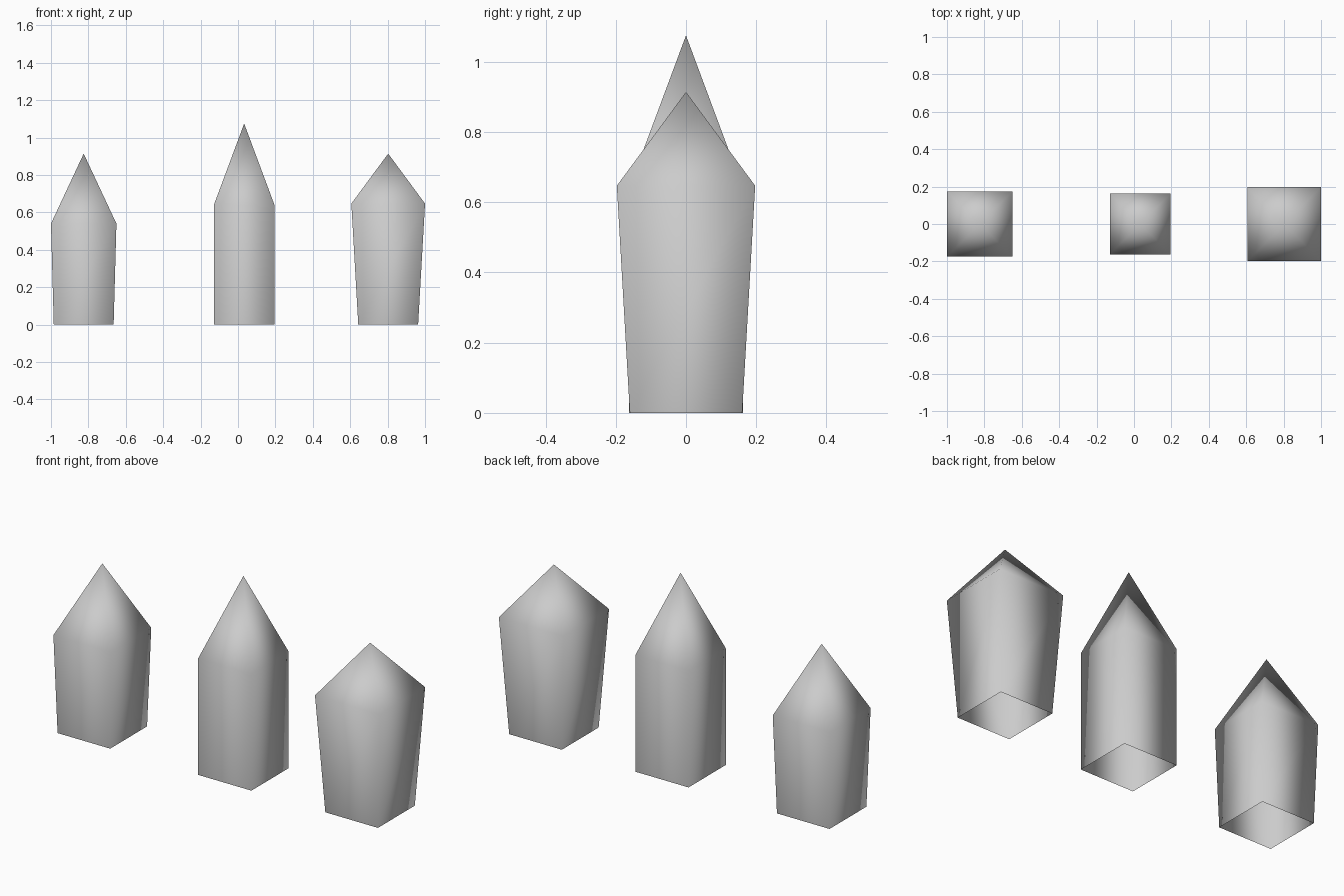
import bpy
import bmesh

cube = bpy.data.objects.get("Cube")
if cube:
    bpy.data.objects.remove(cube, do_unlink=True)

# One plain grey for every crystal
GREY = (0.6, 0.6, 0.6, 1.0)
grey = bpy.data.materials.new("crystal grey")
grey.use_nodes = True
grey.diffuse_color = GREY
grey.node_tree.nodes["Principled BSDF"].inputs["Base Color"].default_value = GREY


def crystal(name, x, base, shoulder, shoulder_z, tip_z):
    """Square shaft, open underneath, closed by a four-sided point."""
    bm = bmesh.new()

    def ring(half, z):
        corners = ((-1, -1), (1, -1), (1, 1), (-1, 1))
        return [bm.verts.new((sx * half, sy * half, z)) for sx, sy in corners]

    low = ring(base, 0)
    high = ring(shoulder, shoulder_z)
    tip = bm.verts.new((0, 0, tip_z))
    for i in range(4):
        j = (i + 1) % 4
        bm.faces.new((low[i], low[j], high[j], high[i]))
        bm.faces.new((high[i], high[j], tip))
    for face in bm.faces:
        face.smooth = True

    mesh = bpy.data.meshes.new(name)
    bm.to_mesh(mesh)
    bm.free()
    mesh.materials.append(grey)
    obj = bpy.data.objects.new(name, mesh)
    obj.location.x = x
    bpy.context.collection.objects.link(obj)


# Short, tall and flared crystals in a row
crystal("short_crystal", -0.825, 0.16, 0.175, 0.54, 0.914)
crystal("tall_crystal", 0.033, 0.162, 0.162, 0.64, 1.075)
crystal("flared_crystal", 0.803, 0.16, 0.197, 0.647, 0.914)
